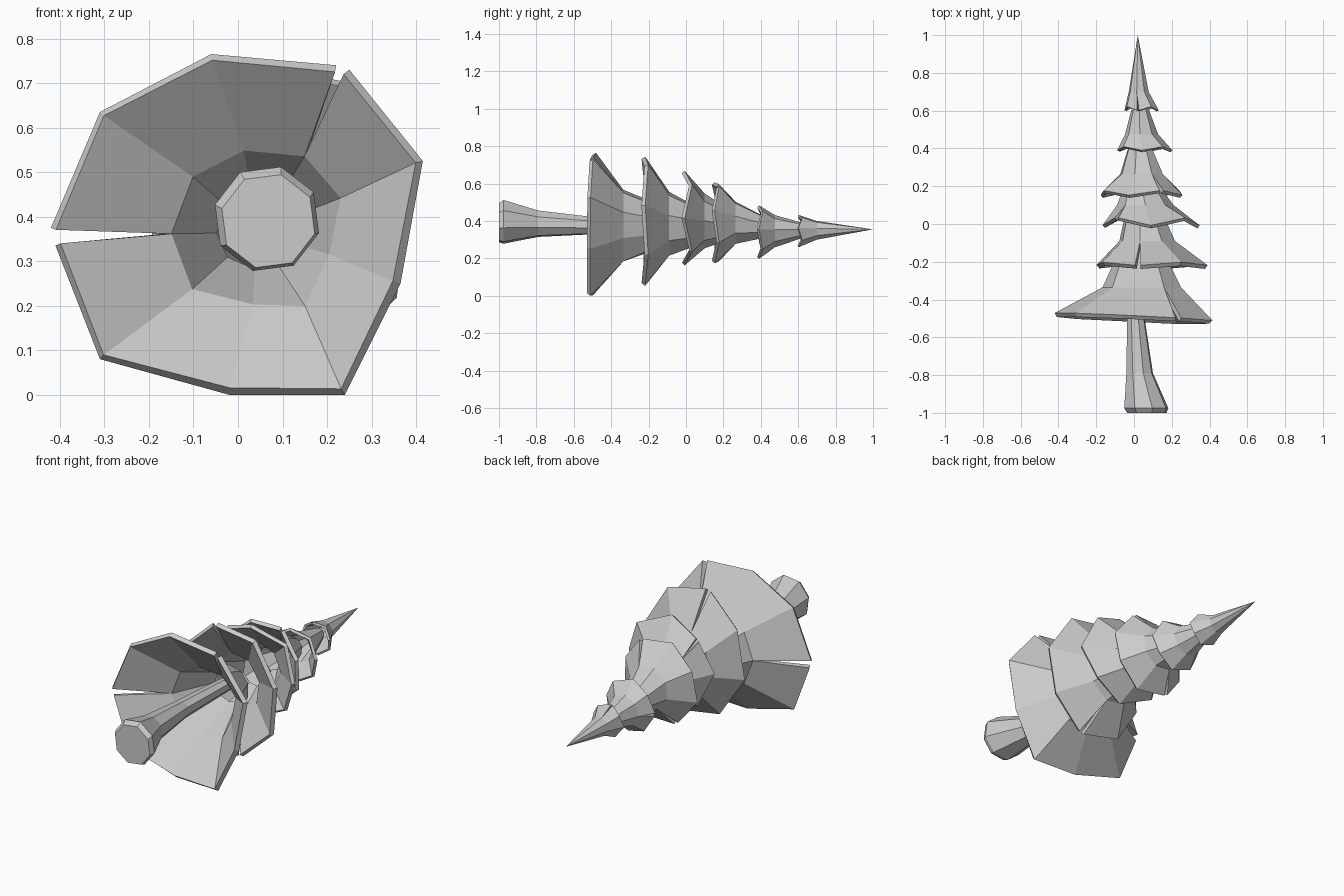
import bpy, bmesh, math

if "Cube" in bpy.data.objects:
    bpy.data.objects.remove(bpy.data.objects["Cube"])


def finish(bm, name):
    me = bpy.data.meshes.new(name)
    bm.to_mesh(me)
    bm.free()
    ob = bpy.data.objects.new(name, me)
    bpy.context.collection.objects.link(ob)
    return ob


def trunk(rings, n=8):
    bm = bmesh.new()
    loops = []
    for y, cx, cz, r in rings:
        loops.append([bm.verts.new((cx + r * math.cos(a), y, cz + r * math.sin(a)))
                      for a in (math.tau * i / n + 0.52 for i in range(n))])
    for lo, hi in zip(loops, loops[1:]):
        for i in range(n):
            j = (i + 1) % n
            bm.faces.new((lo[i], hi[i], hi[j], lo[j]))
    bm.faces.new(loops[0])
    bm.faces.new(loops[-1][::-1])
    bmesh.ops.recalc_face_normals(bm, faces=bm.faces)
    finish(bm, "trunk")


def rim_shape(x0, x1, z0, z1, y, wave, start, slits, n=8, gap=0.05):
    """Uneven ring of rim groups; a slit is a group of two points."""
    cx, cz, rx, rz = (x0 + x1) / 2, (z0 + z1) / 2, (x1 - x0) / 2, (z1 - z0) / 2
    groups = []
    for i in range(n):
        a = start + math.tau * i / n
        offs = (-gap, gap) if i in slits else (0,)
        groups.append([(cx + rx * 1.03 * math.cos(a + o), y + (wave if i % 2 else -wave),
                        cz + rz * 1.03 * math.sin(a + o)) for o in offs])
    return groups


def tier(name, groups, mid, top, thick=0.024):
    """Flared skirt: rim -> middle ring -> neck. mid = (y, x, z, scale), top = (y, x, z, r)."""
    bm = bmesh.new()
    pts = [p for g in groups for p in g]
    cx = (min(p[0] for p in pts) + max(p[0] for p in pts)) / 2
    cz = (min(p[2] for p in pts) + max(p[2] for p in pts)) / 2
    rims, mids, tops = [], [], []
    tip = bm.verts.new((top[1], top[0], top[2])) if top[3] == 0 else None
    for g in groups:
        gx = sum(p[0] for p in g) / len(g) - cx
        gz = sum(p[2] for p in g) / len(g) - cz
        rims.append([bm.verts.new(p) for p in g])
        mids.append(bm.verts.new((mid[1] + gx * mid[3], mid[0], mid[2] + gz * mid[3])))
        if not tip:
            d = math.hypot(gx, gz)
            tops.append(bm.verts.new((top[1] + gx / d * top[3], top[0], top[2] + gz / d * top[3])))
    for i in range(len(groups)):
        j = (i + 1) % len(groups)
        bm.faces.new((rims[i][-1], mids[i], mids[j], rims[j][0]))
        if tip:
            bm.faces.new((mids[i], tip, mids[j]))
        else:
            bm.faces.new((mids[i], tops[i], tops[j], mids[j]))
    ob = finish(bm, name)
    m = ob.modifiers.new("thickness", "SOLIDIFY")
    m.thickness = thick
    m.offset = -1


# Leaning trunk, flared at the foot
trunk([(-1, 0.068, 0.39, 0.108), (-0.975, 0.065, 0.395, 0.121), (-0.79, 0.03, 0.385, 0.073),
       (-0.5, 0.01, 0.375, 0.048), (-0.1, 0.03, 0.38, 0.035)])

# Widest skirt with two slits
rim = [[(0.24, 0.0)], [(0.365, 0.25)], [(0.415, 0.525)], [(0.25, 0.73), (0.22, 0.74)],
       [(-0.06, 0.765)], [(-0.31, 0.635)], [(-0.42, 0.375), (-0.41, 0.335)],
       [(-0.31, 0.08)], [(-0.02, 0.0)]]
rim = [[(x, -0.492 - 0.05 * x + 0.02 * (z - 0.4), z) for x, z in g] for g in rim]
tier("skirt_1", rim, (-0.335, 0.04, 0.375, 0.5), (-0.12, 0.04, 0.37, 0.11))

# Upper skirts, shrinking towards the tip
tier("skirt_2", rim_shape(-0.2, 0.39, 0.055, 0.74, -0.21, 0.008, 0.25, (2, 6)),
     (-0.09, 0.07, 0.385, 0.5), (0.08, 0.05, 0.37, 0.095))
tier("skirt_3", rim_shape(-0.16, 0.34, 0.17, 0.66, 0.013, 0.02, 0.0, (3,)),
     (0.1, 0.06, 0.4, 0.58), (0.23, 0.035, 0.38, 0.08), 0.02)
tier("skirt_4", rim_shape(-0.18, 0.26, 0.17, 0.61, 0.165, 0.012, 0.3, (1, 5)),
     (0.265, 0.04, 0.39, 0.52), (0.43, 0.03, 0.365, 0.055), 0.02)
tier("skirt_5", rim_shape(-0.085, 0.2, 0.2, 0.48, 0.4, 0.01, 0.1, (4,)),
     (0.475, 0.04, 0.345, 0.6), (0.65, 0.03, 0.35, 0.032), 0.015)
tier("top_skirt", rim_shape(-0.05, 0.13, 0.26, 0.43, 0.612, 0.01, 0.2, (2,)),
     (0.7, 0.025, 0.35, 0.58), (1.0, 0.02, 0.355, 0), 0.012)
